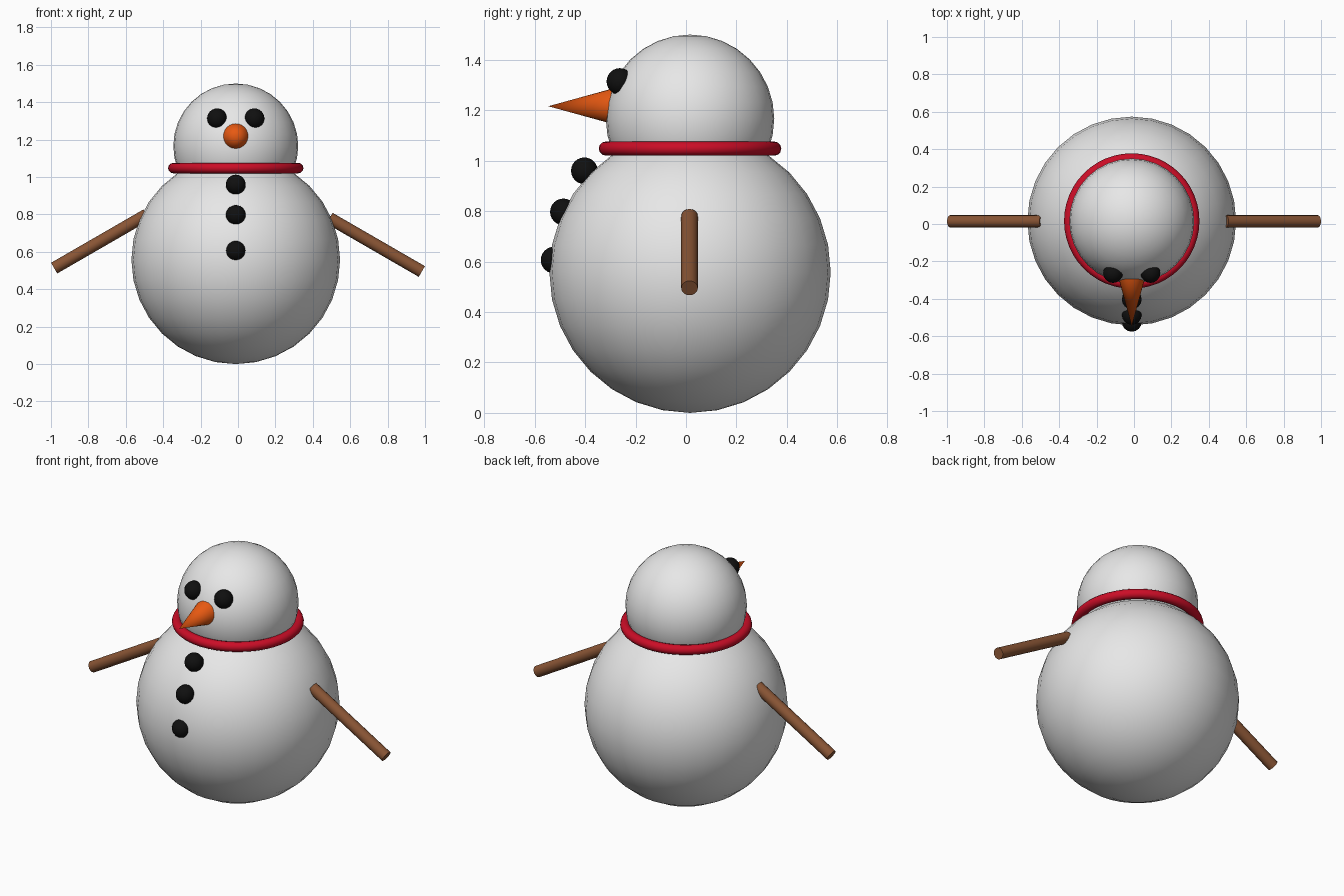
import bpy, math
from mathutils import Vector

if "Cube" in bpy.data.objects:
    bpy.data.objects.remove(bpy.data.objects["Cube"])

CX, CY = -0.012, 0.016   # axis of the stacked snowballs


def material(name, rgb):
    m = bpy.data.materials.new(name)
    m.diffuse_color = (*rgb, 1)
    m.use_nodes = True
    m.node_tree.nodes["Principled BSDF"].inputs["Base Color"].default_value = m.diffuse_color
    return m


snow = material("snow_white", (0.8, 0.8, 0.8))
coal = material("coal_black", (0.005, 0.005, 0.005))
orange = material("carrot_orange", (0.8, 0.1, 0.006))
red = material("scarf_red", (0.6, 0.004, 0.02))
brown = material("stick_brown", (0.25, 0.09, 0.035))


def finish(name, mat):
    ob = bpy.context.object
    ob.name = name
    ob.data.materials.append(mat)
    bpy.ops.object.shade_smooth_by_angle(angle=math.radians(40))
    return ob


def ball(name, mat, loc, r, seg=32, rings=16):
    bpy.ops.mesh.primitive_uv_sphere_add(segments=seg, ring_count=rings, radius=r, location=loc)
    return finish(name, mat)


def rod(name, mat, a, b, r1, r2, sides):
    # cylinder or cone running from point a to point b
    a, b = Vector(a), Vector(b)
    d = b - a
    bpy.ops.mesh.primitive_cone_add(vertices=sides, radius1=r1, radius2=r2, depth=d.length,
                                    location=(a + b) / 2,
                                    rotation=d.to_track_quat('Z', 'Y').to_euler())
    return finish(name, mat)


# snowballs
ball("body", snow, (CX, CY, 0.558), 0.558)
ball("head", snow, (CX, CY, 1.166), 0.334)

# scarf ring
bpy.ops.mesh.primitive_torus_add(major_segments=48, minor_segments=12, major_radius=0.334,
                                 minor_radius=0.028, location=(CX, CY, 1.048))
finish("scarf", red)

# eyes
for side, s in (("left", -1), ("right", 1)):
    ball("eye_" + side, coal, (CX + s * 0.1, -0.262, 1.314), 0.053, 16, 12)

# buttons
for i, (y, z) in enumerate(((-0.403, 0.96), (-0.486, 0.797), (-0.523, 0.606))):
    ball("button_%d" % (i + 1), coal, (CX, y, z), 0.053, 16, 12)

# carrot nose
rod("nose", orange, (CX, -0.27, 1.216), (CX, -0.546, 1.216), 0.076, 0, 24)

# stick arms, sloping down 30 degrees
for side, s, z in (("left", -1, 0.513), ("right", 1, 0.495)):
    end = Vector((s * 0.983, CY - 0.002, z))
    start = end + Vector((-s * math.cos(math.pi / 6), 0, 0.5)) * 0.57
    rod("arm_" + side, brown, start, end, 0.033, 0.033, 16)
